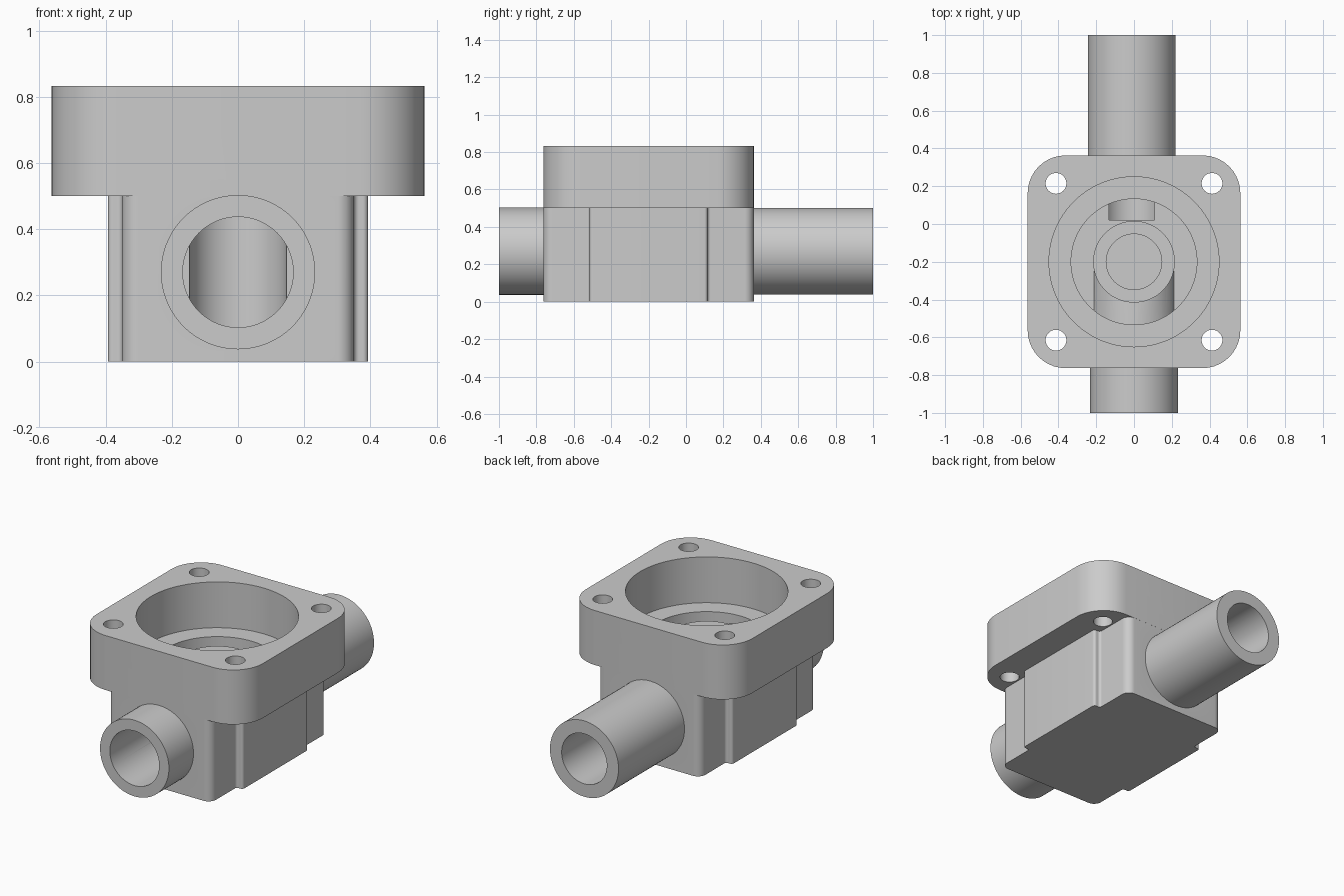
import bpy, bmesh, math
from mathutils import Matrix, Vector

cube = bpy.data.objects.get("Cube")
if cube:
    bpy.data.objects.remove(cube, do_unlink=True)

CY = -0.2            # centre line of the housing
PIPE_Z = 0.27        # height of the pipe axis

grey = bpy.data.materials.new("cast_grey")
grey.use_nodes = True
grey.diffuse_color = (0.6, 0.6, 0.6, 1)
grey.node_tree.nodes["Principled BSDF"].inputs["Base Color"].default_value = (0.6, 0.6, 0.6, 1)


def finish(name, bm):
    bmesh.ops.recalc_face_normals(bm, faces=bm.faces)
    mesh = bpy.data.meshes.new(name)
    bm.to_mesh(mesh)
    bm.free()
    mesh.materials.append(grey)
    obj = bpy.data.objects.new(name, mesh)
    bpy.context.collection.objects.link(obj)
    return obj


def cylinder(name, start, end, radius, sides=72):
    start, end = Vector(start), Vector(end)
    axis = end - start
    turn = axis.to_track_quat('Z', 'Y').to_matrix().to_4x4()
    bm = bmesh.new()
    bmesh.ops.create_cone(bm, cap_ends=True, segments=sides, radius1=radius,
                          radius2=radius, depth=axis.length,
                          matrix=Matrix.Translation((start + end) / 2) @ turn)
    return finish(name, bm)


def bore(name, x, y, z0, z1, radius, sides=72):
    return cylinder(name, (x, y, z0), (x, y, z1), radius, sides)


def prism(name, quarter, z0, z1):
    """Extrude an outline given as (x, y, corner radius) for one quarter."""
    outline = list(quarter)
    outline += [(-x, y, r) for x, y, r in reversed(outline)]
    outline += [(x, -y, r) for x, y, r in reversed(outline)]
    bm = bmesh.new()
    base = bm.faces.new([bm.verts.new((x, y + CY, z0)) for x, y, r in outline])
    new = bmesh.ops.extrude_face_region(bm, geom=[base])
    top = [v for v in new["geom"] if isinstance(v, bmesh.types.BMVert)]
    bmesh.ops.translate(bm, verts=top, vec=(0, 0, z1 - z0))
    for radius in sorted({r for x, y, r in outline}, reverse=True):
        spots = [Vector((x, y + CY)) for x, y, r in outline if r == radius]
        edges = [e for e in bm.edges
                 if (e.verts[0].co - e.verts[1].co).xy.length < 1e-5
                 and any((e.verts[0].co.xy - s).length < 1e-4 for s in spots)]
        bmesh.ops.bevel(bm, geom=edges, offset=radius, segments=10,
                        profile=0.5, affect='EDGES')
    return finish(name, bm)


def combine(target, operation, *tools):
    bpy.context.view_layer.objects.active = target
    for tool in tools:
        mod = target.modifiers.new("boolean", 'BOOLEAN')
        mod.operation = operation
        mod.solver = 'EXACT'
        mod.object = tool
        bpy.ops.object.modifier_apply(modifier=mod.name)
        bpy.data.objects.remove(tool, do_unlink=True)


# Square flange and the stepped block beneath it
housing = prism("valve_housing", [(0.563, 0.563, 0.2)], 0.5, 0.833)
block = prism("lower_block", [(0.393, 0.315, 0.016), (0.35, 0.315, 0.016),
                              (0.35, 0.5625, 0.05)], 0, 0.6)
combine(housing, 'UNION', block)

# Stepped chamber and bolt holes
combine(housing, 'DIFFERENCE',
        bore("counterbore", 0, CY, 0.553, 1, 0.45, 96),
        bore("chamber", 0, CY, 0.365, 1, 0.333, 96))
for sx in (-1, 1):
    for sy in (-1, 1):
        combine(housing, 'DIFFERENCE',
                bore("bolt_hole", sx * 0.413, CY + sy * 0.415, 0.4, 1, 0.055, 32))

# Inlet and outlet pipes, raised valve seat
BACK_X = -0.012
combine(housing, 'UNION',
        cylinder("inlet_pipe", (0, -1, PIPE_Z), (0, CY, PIPE_Z), 0.233),
        cylinder("outlet_pipe", (BACK_X, 0.25, PIPE_Z), (BACK_X, 1, PIPE_Z), 0.232),
        bore("valve_seat", 0, CY, 0.3, 0.55, 0.216))

# Flow passages
combine(housing, 'DIFFERENCE',
        cylinder("inlet_bore", (0, -1.1, PIPE_Z), (0, CY, PIPE_Z), 0.167),
        bore("seat_bore", 0, CY, 0.09, 0.8, 0.147),
        cylinder("outlet_bore", (BACK_X, 0.02, PIPE_Z), (BACK_X, 1.1, PIPE_Z), 0.153))

# Smooth curved walls, crisp edges
bpy.ops.object.select_all(action='DESELECT')
housing.select_set(True)
bpy.context.view_layer.objects.active = housing
bpy.ops.object.shade_smooth_by_angle(angle=math.radians(30))
